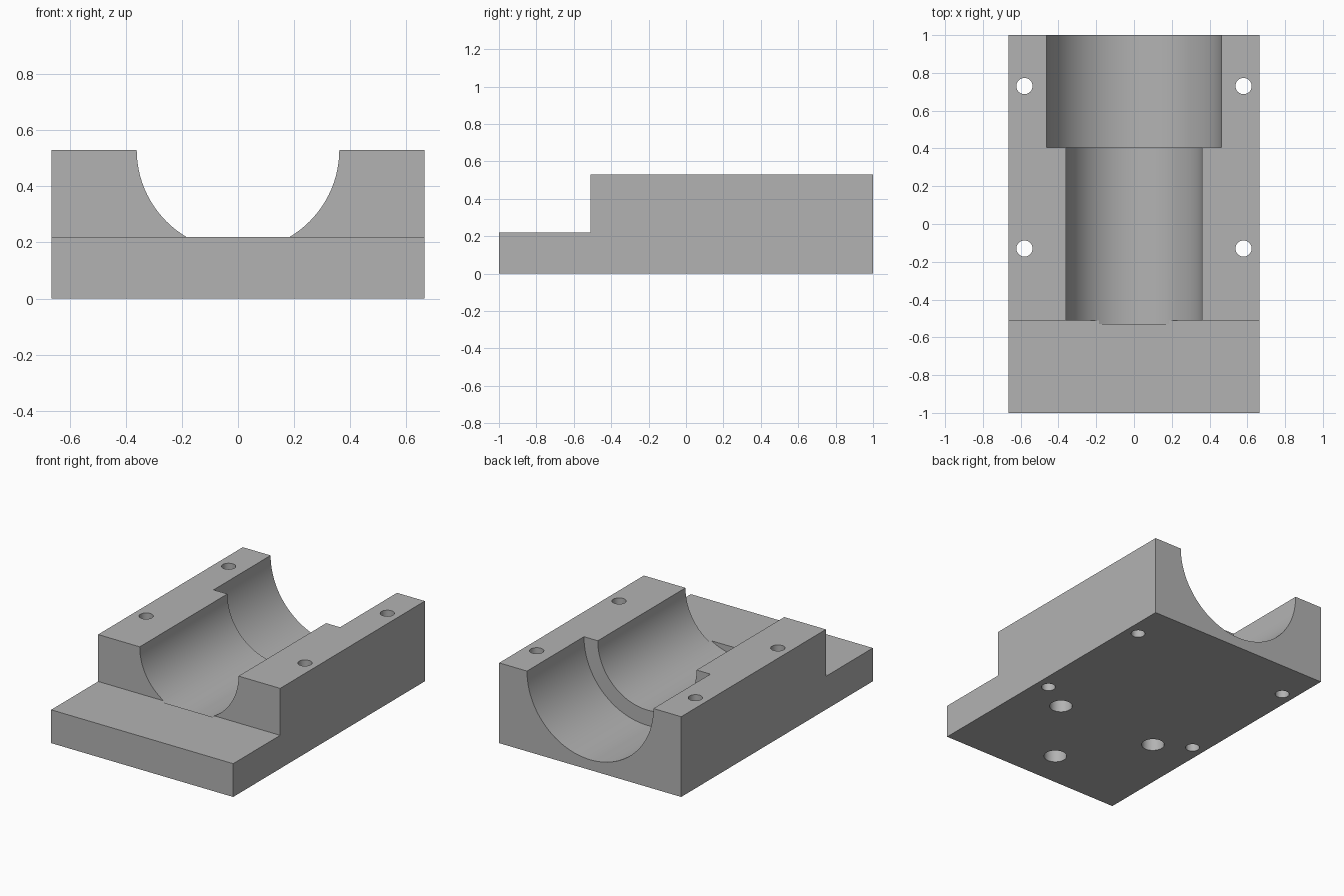
import bpy, bmesh
from math import radians, pi
from mathutils import Matrix, Vector

cube = bpy.data.objects.get("Cube")
if cube:
    bpy.data.objects.remove(cube, do_unlink=True)

HALF_W, TOP, STEP_Z, STEP_Y = 0.665, 0.53, 0.22, -0.51

grey = bpy.data.materials.new("machined_grey")
grey.use_nodes = True
colour = (0.45, 0.45, 0.45, 1)
grey.diffuse_color = colour
grey.node_tree.nodes["Principled BSDF"].inputs["Base Color"].default_value = colour


def make_object(name, bm):
    bmesh.ops.recalc_face_normals(bm, faces=bm.faces)
    mesh = bpy.data.meshes.new(name)
    bm.to_mesh(mesh)
    bm.free()
    mesh.materials.append(grey)
    obj = bpy.data.objects.new(name, mesh)
    bpy.context.collection.objects.link(obj)
    return obj


def cut_cylinder(target, radius, start, end, sides):
    """Subtract a cylinder running from start to end."""
    start, end = Vector(start), Vector(end)
    axis = end - start
    turn = axis.to_track_quat('Z', 'Y').to_matrix().to_4x4()
    bm = bmesh.new()
    bmesh.ops.create_cone(bm, cap_ends=True, segments=sides, radius1=radius,
                          radius2=radius, depth=axis.length,
                          matrix=Matrix.Translation((start + end) / 2) @ turn)
    cutter = make_object("cutter", bm)
    cutter.hide_render = True
    mod = target.modifiers.new("cut", 'BOOLEAN')
    mod.operation, mod.solver, mod.object = 'DIFFERENCE', 'EXACT', cutter
    bpy.context.view_layer.objects.active = target
    bpy.ops.object.modifier_apply(modifier=mod.name)
    bpy.data.objects.remove(cutter, do_unlink=True)


# Stepped block: side profile extruded across the width
bm = bmesh.new()
profile = [(-1, 0), (1, 0), (1, TOP), (STEP_Y, TOP), (STEP_Y, STEP_Z), (-1, STEP_Z)]
side = bm.faces.new([bm.verts.new((-HALF_W, y, z)) for y, z in profile])
extruded = bmesh.ops.extrude_face_region(bm, geom=[side])["geom"]
bmesh.ops.translate(bm, vec=(2 * HALF_W, 0, 0),
                    verts=[v for v in extruded if isinstance(v, bmesh.types.BMVert)])
block = make_object("bearing_block", bm)

# Half-round bores: narrow one along the middle, wide one at the back
cut_cylinder(block, 0.361, (0, -0.53, TOP), (0, 0.5, TOP), 96)
cut_cylinder(block, 0.462, (0, 0.405, TOP), (0, 1.1, TOP), 96)

# Bolt holes right through the side rails
for x in (-0.58, 0.58):
    for y in (-0.13, 0.73):
        cut_cylinder(block, 0.043, (x, y, -0.1), (x, y, TOP + 0.1), 32)

# Blind mounting holes in the underside
for x, y in ((-0.37, -0.26), (0.37, -0.26), (0, -0.755)):
    cut_cylinder(block, 0.07, (x, y, -0.1), (x, y, 0.15), 32)

# Smooth bores with crisp machined edges
bpy.ops.object.select_all(action='DESELECT')
block.select_set(True)
bpy.context.view_layer.objects.active = block
bpy.ops.object.shade_smooth_by_angle(angle=radians(30))
